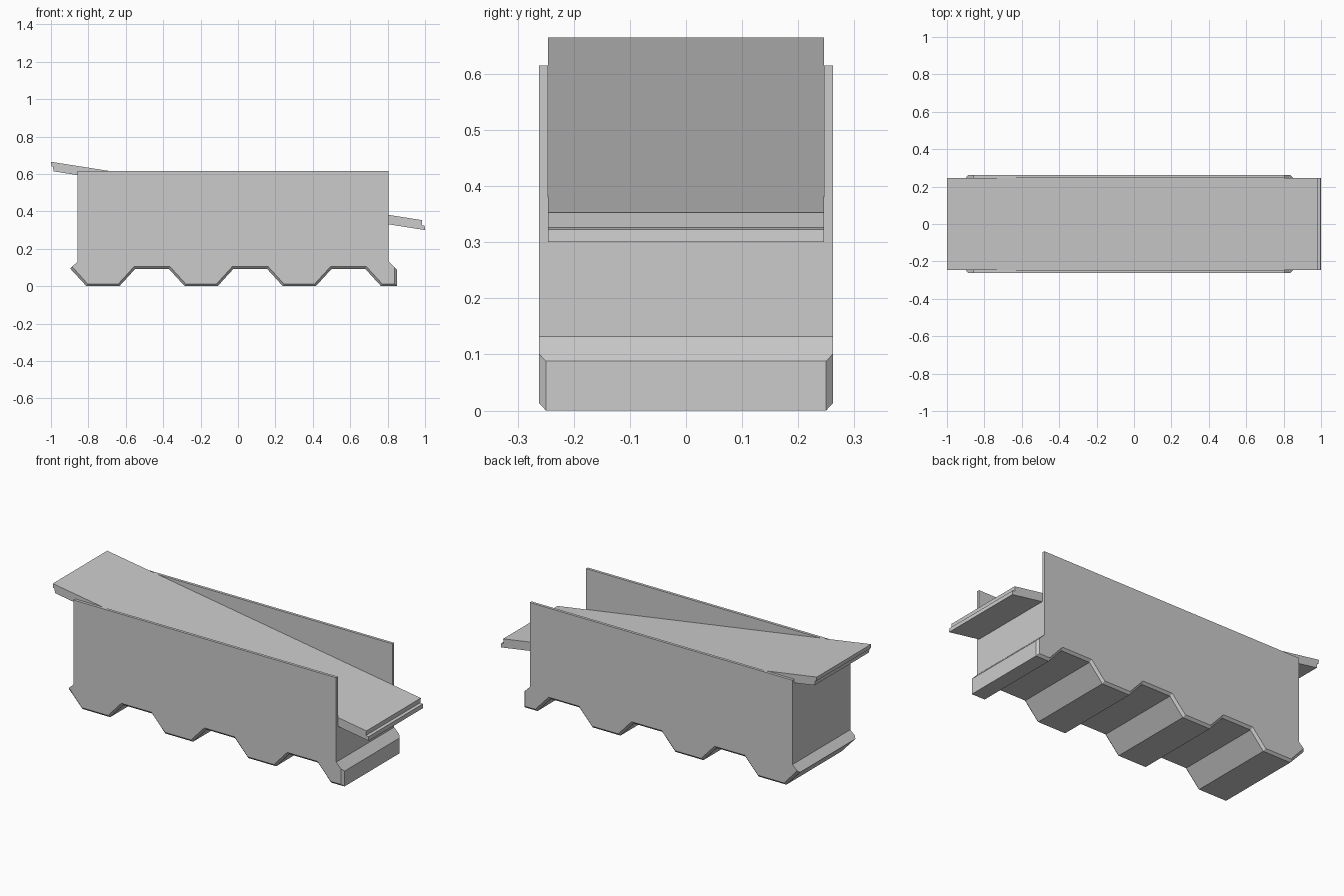
import bpy, bmesh

if "Cube" in bpy.data.objects:
    bpy.data.objects.remove(bpy.data.objects["Cube"])


def loft(name, stations):
    """Join matching XZ profiles, each given as (y, points), into a closed solid."""
    bm = bmesh.new()
    rings = [[bm.verts.new((x, y, z)) for x, z in pts] for y, pts in stations]
    n = len(rings[0])
    bm.faces.new(rings[0])
    bm.faces.new(rings[-1][::-1])
    for a, b in zip(rings, rings[1:]):
        for i in range(n):
            j = (i + 1) % n
            bm.faces.new((a[i], b[i], b[j], a[j]))
    bmesh.ops.remove_doubles(bm, verts=bm.verts, dist=1e-5)
    bmesh.ops.recalc_face_normals(bm, faces=bm.faces)
    mesh = bpy.data.meshes.new(name)
    bm.to_mesh(mesh)
    bm.free()
    obj = bpy.data.objects.new(name, mesh)
    bpy.context.collection.objects.link(obj)
    return obj


def body_profile(inset, right_top):
    """Toothed underside; inset pulls the lower outline in for the chamfer."""
    foot, peak = 0.088 - inset * 0.4, 0.172 - inset * 0.4
    low, high = inset, 0.092 + inset
    pts = [(-0.857, 0.615), (-0.857, 0.132), (-0.897 + inset * 0.8, 0.094 + inset * 0.8)]
    for k in range(3):
        c = -0.722 + 0.525 * k
        if k:
            pts.append((c - peak, high))
        pts += [(c - foot, low), (c + foot, low), (c + peak, high)]
    c = 0.853
    pts += [(c - peak, high), (c - foot, low), (0.849 - inset, low),
            (0.849 - inset, 0.088 + inset), (0.805, 0.132), (0.805, right_top)]
    return pts


# Barrier body with chamfered lower edges and a channel between its side walls
outer = body_profile(0.013, 0.615)
tall = body_profile(0, 0.615)
sloped = body_profile(0, 0.355)
loft("barrier_body", [(-0.262, outer), (-0.2495, tall), (-0.246, tall), (-0.246, sloped),
                      (0.246, sloped), (0.246, tall), (0.2495, tall), (0.262, outer)])

# Sloping deck plate with stepped lap joints at both ends
deck = [(-1, 0.665), (-0.997, 0.641), (-0.99, 0.640), (-0.986, 0.614),
        (1, 0.300), (0.998, 0.323), (0.982, 0.326), (0.985, 0.353)]
loft("sloping_deck", [(-0.246, deck), (0.246, deck)])
